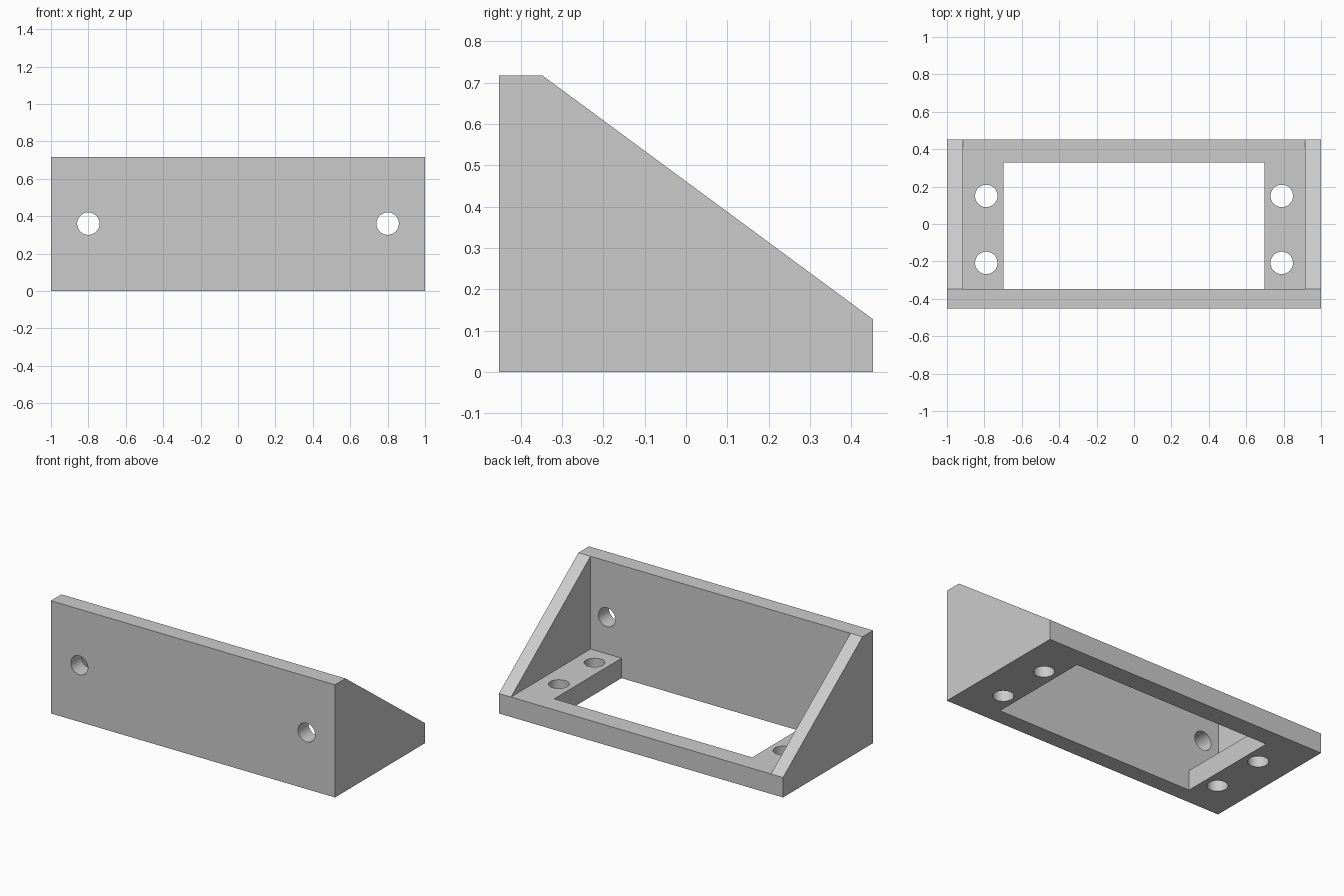
import bpy
import bmesh
from math import pi, radians

cube = bpy.data.objects.get("Cube")
if cube:
    bpy.data.objects.remove(cube, do_unlink=True)

# Main dimensions
HALF_X, HALF_Y, HEIGHT = 1.0, 0.453, 0.717
WALL_Y = -0.347      # inner face of the front panel
FLOOR = 0.127        # floor plate thickness
CHEEK_X = 0.915      # inner face of the side gussets
HOLE_R = 0.06

grey = bpy.data.materials.new("plain_grey")
grey.use_nodes = True
GREY = (0.6, 0.6, 0.6, 1.0)
grey.diffuse_color = GREY
grey.node_tree.nodes["Principled BSDF"].inputs["Base Color"].default_value = GREY


def link(name, mesh):
    obj = bpy.data.objects.new(name, mesh)
    bpy.context.collection.objects.link(obj)
    mesh.materials.append(grey)
    return obj


def prism(name, profile, x0, x1):
    """Extrude a (y, z) profile along x."""
    bm = bmesh.new()
    face = bm.faces.new([bm.verts.new((x0, y, z)) for y, z in profile])
    out = bmesh.ops.extrude_face_region(bm, geom=[face])
    verts = [v for v in out["geom"] if isinstance(v, bmesh.types.BMVert)]
    bmesh.ops.translate(bm, verts=verts, vec=(x1 - x0, 0, 0))
    bmesh.ops.recalc_face_normals(bm, faces=bm.faces)
    mesh = bpy.data.meshes.new(name)
    bm.to_mesh(mesh)
    bm.free()
    return link(name, mesh)


def box(name, half_x, y0, y1, z0, z1):
    return prism(name, [(y0, z0), (y1, z0), (y1, z1), (y0, z1)], -half_x, half_x)


def drill(name, location, along_y=False):
    bpy.ops.mesh.primitive_cylinder_add(
        vertices=48, radius=HOLE_R, depth=0.4, location=location,
        rotation=(pi / 2 if along_y else 0, 0, 0))
    obj = bpy.context.object
    obj.name = name
    return obj


# Bracket body: sloped side profile extruded over the full width
bracket = prism("angle_bracket", [
    (-HALF_Y, 0), (HALF_Y, 0), (HALF_Y, FLOOR), (WALL_Y, HEIGHT), (-HALF_Y, HEIGHT)],
    -HALF_X, HALF_X)

# Pocket between the gussets, and the opening through the floor
cutters = [
    box("pocket_cutter", CHEEK_X, WALL_Y, 0.8, FLOOR, 1.0),
    box("opening_cutter", 0.697, WALL_Y, 0.33, -0.2, 0.3),
]

# Screw holes through the front panel and the floor
for side in (-1, 1):
    cutters.append(drill("panel_hole_cutter", (side * 0.8, -0.4, 0.36), True))
    for y in (0.15, -0.208):
        cutters.append(drill("floor_hole_cutter", (side * 0.79, y, 0.06)))

for cutter in cutters:
    cutter.hide_render = True
    mod = bracket.modifiers.new(cutter.name, "BOOLEAN")
    mod.operation = "DIFFERENCE"
    mod.solver = "EXACT"
    mod.object = cutter

# Bake the cuts, then drop the cutters
bpy.ops.object.select_all(action="DESELECT")
bpy.context.view_layer.objects.active = bracket
bracket.select_set(True)
for mod in list(bracket.modifiers):
    bpy.ops.object.modifier_apply(modifier=mod.name)
for cutter in cutters:
    bpy.data.objects.remove(cutter, do_unlink=True)

bpy.ops.object.shade_smooth_by_angle(angle=radians(30))
